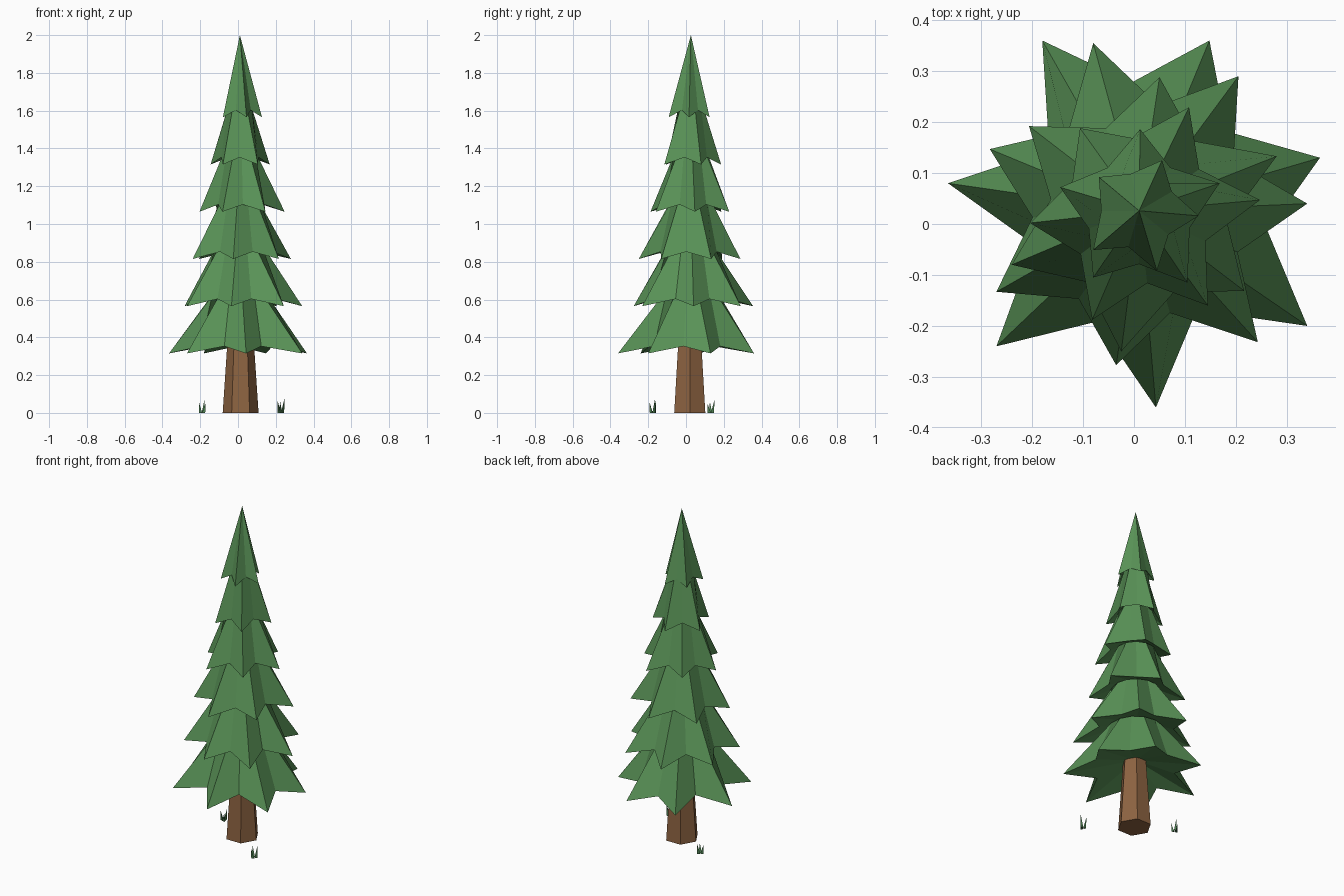
import bpy, bmesh
from math import sin, cos, pi
from mathutils import Vector, Matrix

if "Cube" in bpy.data.objects:
    bpy.data.objects.remove(bpy.data.objects["Cube"])

AXIS = Vector((0.01, 0.026, 0))
UP = Vector((0, 0, 1))


def make_material(name, rgb):
    mat = bpy.data.materials.new(name)
    mat.use_nodes = True
    mat.diffuse_color = (*rgb, 1)
    node = next(n for n in mat.node_tree.nodes if n.type == "BSDF_PRINCIPLED")
    node.inputs["Base Color"].default_value = (*rgb, 1)
    return mat


needle_green = make_material("needle green", (0.1, 0.29, 0.095))
bark_brown = make_material("bark brown", (0.265, 0.125, 0.053))
grass_green = make_material("grass green", (0.08, 0.23, 0.09))


def finish(bm, name, mat):
    bmesh.ops.recalc_face_normals(bm, faces=bm.faces)
    mesh = bpy.data.meshes.new(name)
    bm.to_mesh(mesh)
    bm.free()
    mesh.materials.append(mat)
    obj = bpy.data.objects.new(name, mesh)
    bpy.context.collection.objects.link(obj)
    return obj


def branch_tier(name, base, tips, valley_ratios, pointed):
    """Star-shaped skirt: low tips, raised valleys, hollow underside."""
    bm = bmesh.new()
    spokes = [Vector((x, y, 0)) - AXIS for x, y in tips]
    mean = sum(s.length for s in spokes) / len(spokes)
    rim, crown = [], []
    for i, spoke in enumerate(spokes):
        following = spokes[(i + 1) % len(spokes)]
        outward = spoke.normalized()
        between = (outward + following.normalized()).normalized()
        ratio = valley_ratios[i % len(valley_ratios)]
        rim.append(bm.verts.new(AXIS + spoke + UP * base))
        rim.append(bm.verts.new(AXIS + between * mean * ratio
                                + UP * (base + 0.038)))
        if not pointed:
            for ray in (outward, between):
                crown.append(bm.verts.new(AXIS + ray * mean * 0.41
                                          + UP * (base + 0.3)))
    hollow = bm.verts.new(AXIS + UP * (base + 0.11))
    peak = bm.verts.new(AXIS + UP * 2) if pointed else None
    for i in range(len(rim)):
        j = (i + 1) % len(rim)
        bm.faces.new((rim[j], rim[i], hollow))
        if pointed:
            bm.faces.new((rim[i], rim[j], peak))
        else:
            bm.faces.new((rim[i], rim[j], crown[j], crown[i]))
    if not pointed:
        bm.faces.new(crown)
    finish(bm, name, needle_green)


# Branch tiers from bottom to top: branch tips, then valley depth ratios
tiers = [
    (((.365, .13), (.148, .36), (-.18, .36), (-.365, .08),
      (-.27, -.24), (.043, -.36), (.34, -.2)),
     (.61, .66, .56, .57, .61, .59, .67)),
    (((.34, .04), (.205, .29), (-.08, .355), (-.283, .147),
      (-.27, -.133), (-.035, -.277), (.243, -.232)), (.64,)),
    (((.28, .133), (.05, .288), (-.206, .192), (-.24, -.08),
      (-.025, -.25), (.216, -.131)), (.64,)),
    (((.247, .047), (.108, .229), (-.106, .188), (-.204, .002),
      (-.082, -.188), (.145, -.16)), (.64,)),
    (((.168, .08), (.012, .186), (-.145, .072),
      (-.08, -.105), (.105, -.115)), (.64,)),
    (((.127, .016), (.055, .125), (-.069, .092),
      (-.08, -.051), (.045, -.092)), (.65,)),
]
for n, (tips, ratios) in enumerate(tiers):
    branch_tier(f"branch_tier_{n + 1}", 0.315 + n * 0.25, tips, ratios,
                pointed=(n == len(tiers) - 1))

# Six-sided tapering trunk
bm = bmesh.new()
bmesh.ops.create_cone(bm, cap_ends=True, segments=6, radius1=0.095,
                      radius2=0.065, depth=0.45,
                      matrix=Matrix.Translation((0.014, 0.02, 0.225))
                      @ Matrix.Rotation(pi / 2, 4, "Z"))
finish(bm, "trunk", bark_brown)


# Grass tufts of leaning three-sided blades
def grass_tuft(name, x, y, height, turn):
    bm = bmesh.new()
    for k in range(3):
        angle = turn + k * 2 * pi / 3
        out = Vector((cos(angle), sin(angle), 0))
        root = Vector((x, y, 0)) + out * 0.01
        ring = [bm.verts.new(root + Vector((cos(a), sin(a), 0)) * 0.01)
                for a in (angle, angle + 2 * pi / 3, angle + 4 * pi / 3)]
        tip = bm.verts.new(root + out * 0.012 + UP * height * (1 - 0.12 * k))
        bm.faces.new(ring)
        for i in range(3):
            bm.faces.new((ring[i], ring[(i + 1) % 3], tip))
    finish(bm, name, grass_green)


grass_tuft("front_grass_tuft", 0.226, -0.172, 0.078, 0.4)
grass_tuft("back_grass_tuft", -0.186, 0.13, 0.068, 1.2)
